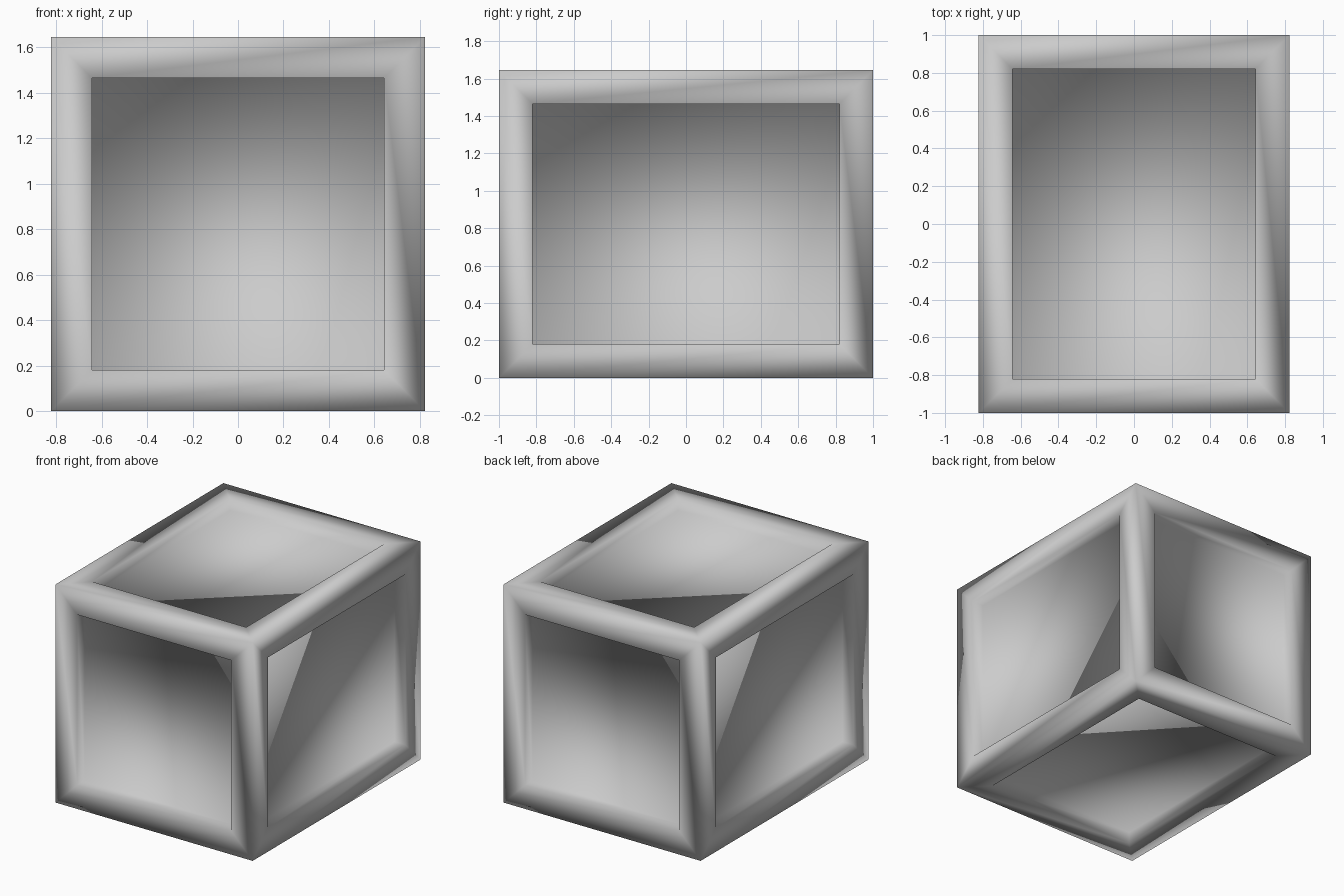
import bpy
import bmesh
from mathutils import Vector

if "Cube" in bpy.data.objects:
    bpy.data.objects.remove(bpy.data.objects["Cube"])

SIZE = Vector((1.645, 2.0, 1.645))
BORDER = 0.18      # width of the frame around each side
RECESS = 0.09      # depth of each sunken panel

# Solid box standing on the ground
bm = bmesh.new()
bmesh.ops.create_cube(bm, size=1.0)
for v in bm.verts:
    v.co = Vector((v.co.x * SIZE.x, v.co.y * SIZE.y, (v.co.z + 0.5) * SIZE.z))
bm.normal_update()

# Frame border on all six sides, then sink the middle panels
panels = bm.faces[:]
bmesh.ops.inset_individual(bm, faces=panels, thickness=BORDER, use_even_offset=True)
bm.normal_update()
bmesh.ops.inset_individual(bm, faces=panels, thickness=0.0, depth=-RECESS)
bmesh.ops.recalc_face_normals(bm, faces=bm.faces[:])

# Smooth shading across every edge
for f in bm.faces:
    f.smooth = True

mesh = bpy.data.meshes.new("crate")
bm.to_mesh(mesh)
bm.free()
crate = bpy.data.objects.new("crate", mesh)
bpy.context.collection.objects.link(crate)
